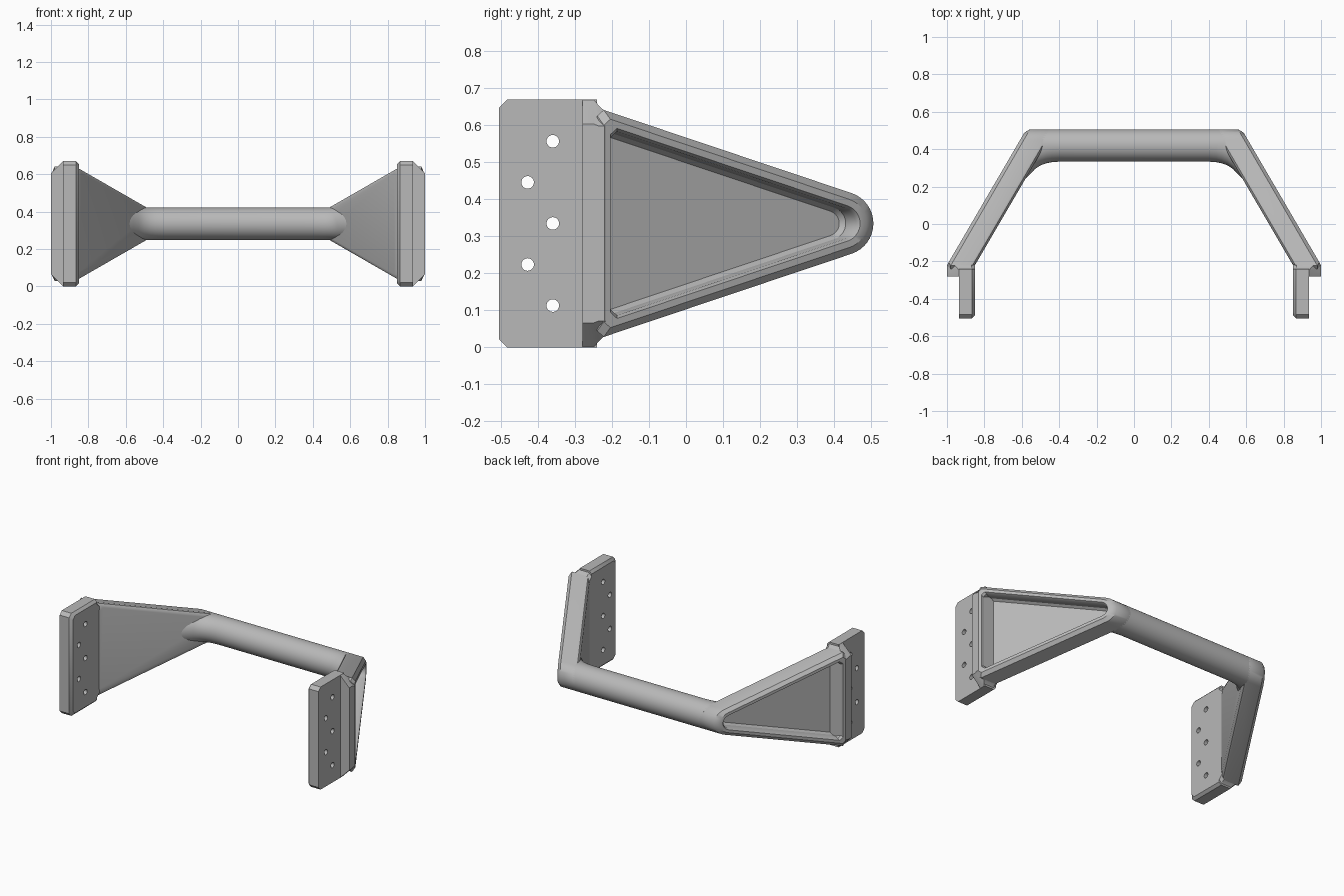
import bpy, bmesh, math

cube = bpy.data.objects.get("Cube")
if cube:
    bpy.data.objects.remove(cube, do_unlink=True)

MID = 0.335            # mid height of the whole part
BAR_Y, R = 0.42, 0.0865
TAPER = math.atan(0.3355)

grey = bpy.data.materials.new("light_grey")
grey.use_nodes = True
grey.diffuse_color = (0.48, 0.48, 0.48, 1)
grey.node_tree.nodes["Principled BSDF"].inputs["Base Color"].default_value = (0.48, 0.48, 0.48, 1)


def loft(name, rings):
    """Skin a list of equal-length point rings and cap both ends."""
    bm = bmesh.new()
    loops = [[bm.verts.new(p) for p in ring] for ring in rings]
    n = len(loops[0])
    for a, b in zip(loops, loops[1:]):
        for i in range(n):
            j = (i + 1) % n
            bm.faces.new((a[i], a[j], b[j], b[i]))
    bm.faces.new(loops[0])
    bm.faces.new(loops[-1])
    bmesh.ops.remove_doubles(bm, verts=bm.verts, dist=0.0003)
    bmesh.ops.recalc_face_normals(bm, faces=bm.faces)
    mesh = bpy.data.meshes.new(name)
    bm.to_mesh(mesh)
    bm.free()
    mesh.materials.append(grey)
    obj = bpy.data.objects.new(name, mesh)
    bpy.context.collection.objects.link(obj)
    return obj


def activate(obj):
    bpy.ops.object.select_all(action="DESELECT")
    obj.select_set(True)
    bpy.context.view_layer.objects.active = obj


def finish(obj, mirror=True):
    activate(obj)
    bpy.ops.object.shade_smooth_by_angle(angle=math.radians(32))
    if mirror:
        mod = obj.modifiers.new("Mirror", "MIRROR")
        mod.use_mirror_merge = False


# Slanted inner and outer faces of the side arm
def x_in(y):
    return 0.85 - 0.584 * (y + 0.22)


def x_out(y):
    return min(1.0, x_in(y) + 0.15)


# Tapered arm outline with a round nose, inset by d
def arm_outline(d):
    r = R - d
    half = lambda y: r / math.cos(TAPER) + (BAR_Y - y) * math.tan(TAPER)
    front, cut = -0.24 + d, 0.022
    top = [(front, half(front) - cut), (front + cut * 0.8, half(front + cut * 0.8))]
    start = math.pi / 2 - TAPER
    arc = [start - 2 * start * i / 16 for i in range(17)]
    nose = [(BAR_Y + r * math.cos(a), r * math.sin(a)) for a in arc]
    return top + nose + [(y, -z) for y, z in reversed(top)]


def arm_ring(d, face, shift=0.0, depth=0.0):
    nx, ny = math.cos(math.radians(30.3)), math.sin(math.radians(30.3))
    return [(face(y) + shift - depth * nx, y - depth * ny, MID + z)
            for y, z in arm_outline(d)]


# Side arm with rounded inner edge, bevelled rim and deep pocket
finish(loft("side_arms", [
    arm_ring(0.026, x_in), arm_ring(0.013, x_in, 0.004),
    arm_ring(0.004, x_in, 0.013), arm_ring(0, x_in, 0.026),
    arm_ring(0, x_out, -0.02), arm_ring(0.018, x_out),
    arm_ring(0.036, x_out), arm_ring(0.042, x_out, 0, 0.012),
    arm_ring(0.042, x_out, 0, 0.065), arm_ring(0.052, x_out, 0, 0.08),
]))


# Flange block joining arm and mounting plate
def block_ring(y, xi, xo, h, ci, co):
    half = [(xi, h - ci), (xi + ci, h), (xo - co, h), (xo, h - co)]
    pts = half + [(x, -z) for x, z in reversed(half)]
    return [(x, y, MID + z) for x, z in pts]


finish(loft("flange_blocks", [
    block_ring(-0.28, 0.85, 1.0, 0.335, 0.02, 0.066),
    block_ring(-0.25, 0.85, 1.0, 0.335, 0.02, 0.066),
    block_ring(-0.235, 0.85, 1.0, 0.318, 0.02, 0.055),
    block_ring(-0.22, 0.85, 1.0, 0.304, 0.02, 0.04),
    block_ring(-0.205, 0.85, 0.988, 0.296, 0.02, 0.03),
]))


# Mounting plate with clipped corners
def plate_ring(x, d):
    c, h, front, back = 0.022, 0.335 - d, -0.505 + d, -0.24
    half = [(back, h), (front + c, h), (front, h - c)]
    pts = half + [(y, -z) for y, z in reversed(half)]
    return [(x, y, MID + z) for y, z in pts]


plate = loft("mounting_plates", [
    plate_ring(0.85, 0.016), plate_ring(0.866, 0), plate_ring(0.935, 0)])

# Bolt holes, staggered in two columns
for i in range(-2, 3):
    y = -0.36 if i % 2 == 0 else -0.428
    hole = [(y + 0.017 * math.cos(a), MID + 0.111 * i + 0.017 * math.sin(a))
            for a in (math.tau * k / 24 for k in range(24))]
    cutter = loft("hole_cutter", [[(x, y, z) for y, z in hole] for x in (0.8, 0.98)])
    cutter.hide_render = True
    mod = plate.modifiers.new("Hole", "BOOLEAN")
    mod.operation, mod.solver, mod.object = "DIFFERENCE", "EXACT", cutter
    activate(plate)
    bpy.ops.object.modifier_apply(modifier=mod.name)
    bpy.data.objects.remove(cutter, do_unlink=True)
finish(plate)


# Round cross bar, flaring forward into each arm
def bar_ring(x, flare, side):
    ring = []
    for k in range(40):
        a = math.tau * k / 40
        w = max(0.0, -math.cos(a)) ** 0.7
        y = BAR_Y + R * math.cos(a) - flare * w
        z = MID + R * math.sin(a) * (1 + 2.5 * flare * w)
        ring.append((side * min(x, x_in(y) + 0.035), y, z))
    return ring


stations = [(0.4, 0), (0.44, 0.003), (0.47, 0.009), (0.5, 0.02),
            (0.53, 0.04), (0.56, 0.072), (0.6, 0.11)]
finish(loft("cross_bar",
            [bar_ring(x, f, -1) for x, f in reversed(stations)]
            + [bar_ring(x, f, 1) for x, f in stations]), mirror=False)
